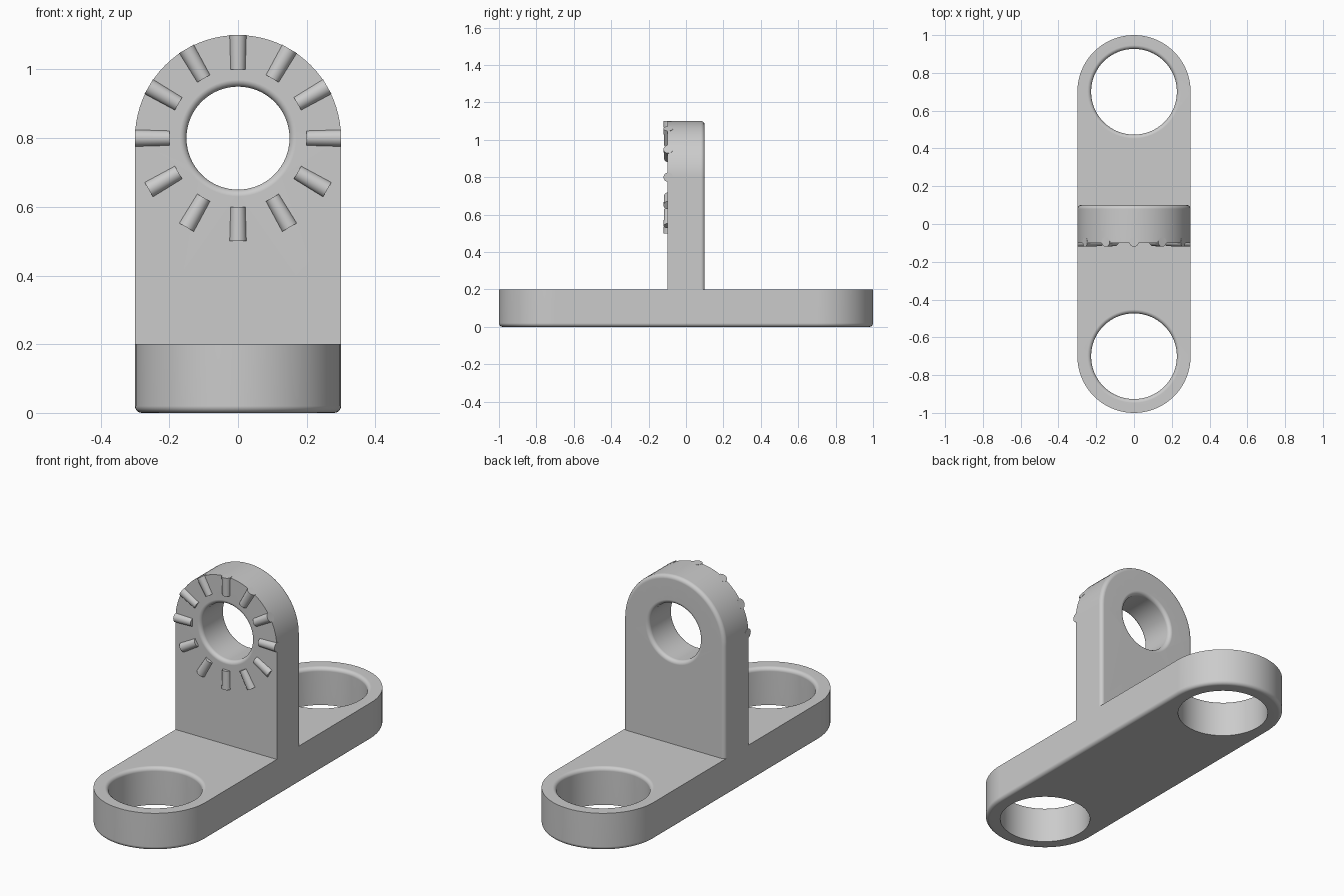
import bpy, bmesh, math
from mathutils import Matrix

if "Cube" in bpy.data.objects:
    bpy.data.objects.remove(bpy.data.objects["Cube"])

grey = bpy.data.materials.new("plain grey")
grey.diffuse_color = (0.6, 0.6, 0.6, 1)
grey.use_nodes = True
grey.node_tree.nodes["Principled BSDF"].inputs["Base Color"].default_value = grey.diffuse_color
ROUND = 0.02


def arc(cx, cy, r, start, end, n):
    return [(cx + r * math.cos(start + (end - start) * i / n),
             cy + r * math.sin(start + (end - start) * i / n)) for i in range(n + 1)]


def base_outline(inset):
    r = 0.3 - inset
    return arc(0, 0.7, r, 0, math.pi, 40) + arc(0, -0.7, r, math.pi, 2 * math.pi, 40)


def arch_outline(inset):
    r = 0.3 - inset
    return arc(0, 0.8, r, 0, math.pi, 40) + [(-r, 0.2), (r, 0.2)]


def hole(cx, cy, r):
    return lambda flare: arc(cx, cy, r + flare, 0, 2 * math.pi, 64)[:-1]


def wall_profile(low, high, round_low, round_high):
    """List of (offset, height) with optional quarter-round ends."""
    quarter = [(ROUND * (1 - math.sin(a)), ROUND * (1 - math.cos(a)))
               for a in (math.pi / 2 * i / 5 for i in range(6))]
    bottom = [(o, low + h) for o, h in quarter] if round_low else [(0, low)]
    top = [(o, high - h) for o, h in reversed(quarter)] if round_high else [(0, high)]
    return bottom + top


def finish(name, bm):
    bmesh.ops.recalc_face_normals(bm, faces=bm.faces)
    mesh = bpy.data.meshes.new(name)
    bm.to_mesh(mesh)
    bm.free()
    mesh.materials.append(grey)
    ob = bpy.data.objects.new(name, mesh)
    bpy.context.collection.objects.link(ob)
    bpy.ops.object.select_all(action='DESELECT')
    ob.select_set(True)
    bpy.context.view_layer.objects.active = ob
    bpy.ops.object.shade_smooth_by_angle(angle=math.radians(35))
    normals = ob.modifiers.new("flat caps", 'WEIGHTED_NORMAL')
    normals.keep_sharp = True
    return ob


def plate(walls):
    """Solid plate from loop walls: outer outline plus holes, capped at both ends."""
    bm = bmesh.new()
    caps = ([], [])
    for loop, profile in walls:
        rings = [[bm.verts.new((x, y, z)) for x, y in loop(o)] for o, z in profile]
        n = len(rings[0])
        for a, b in zip(rings, rings[1:]):
            for i in range(n):
                j = (i + 1) % n
                bm.faces.new((a[i], a[j], b[j], b[i]))
        for cap, ring in zip(caps, (rings[0], rings[-1])):
            cap.extend(bm.edges.get((ring[i], ring[(i + 1) % n])) for i in range(n))
    for cap in caps:
        bmesh.ops.triangle_fill(bm, edges=cap, use_beauty=True)
    return bm


# Base: rounded bar with two mounting holes
bar = [(base_outline, wall_profile(0, 0.2, True, False))]
for y in (-0.7, 0.7):
    bar.append((hole(0, y, 0.227), wall_profile(0, 0.2, False, True)))
finish("base", plate(bar))

# Upright: arched plate with a pivot hole, turned to stand on the base
bm = plate([(arch_outline, wall_profile(-0.1, 0.1, True, False)),
            (hole(0, 0.8, 0.15), wall_profile(-0.1, 0.1, True, True))])
bmesh.ops.transform(bm, matrix=Matrix.Rotation(math.pi / 2, 4, 'X'), verts=bm.verts)
hidden = [f for f in bm.faces if all(v.co.z < 0.2001 for v in f.verts)]
bmesh.ops.delete(bm, geom=hidden, context='FACES_ONLY')
finish("upright", bm)

# Ring of radial locking teeth on the front face
bm = bmesh.new()
for i in range(12):
    place = (Matrix.Translation((0, -0.095, 0.8))
             @ Matrix.Rotation(math.tau * i / 12, 4, 'Y')
             @ Matrix.Translation((0, 0, 0.25)))
    bmesh.ops.create_cone(bm, cap_ends=True, segments=24, radius1=0.022,
                          radius2=0.025, depth=0.1, matrix=place)
finish("locking_teeth", bm)
